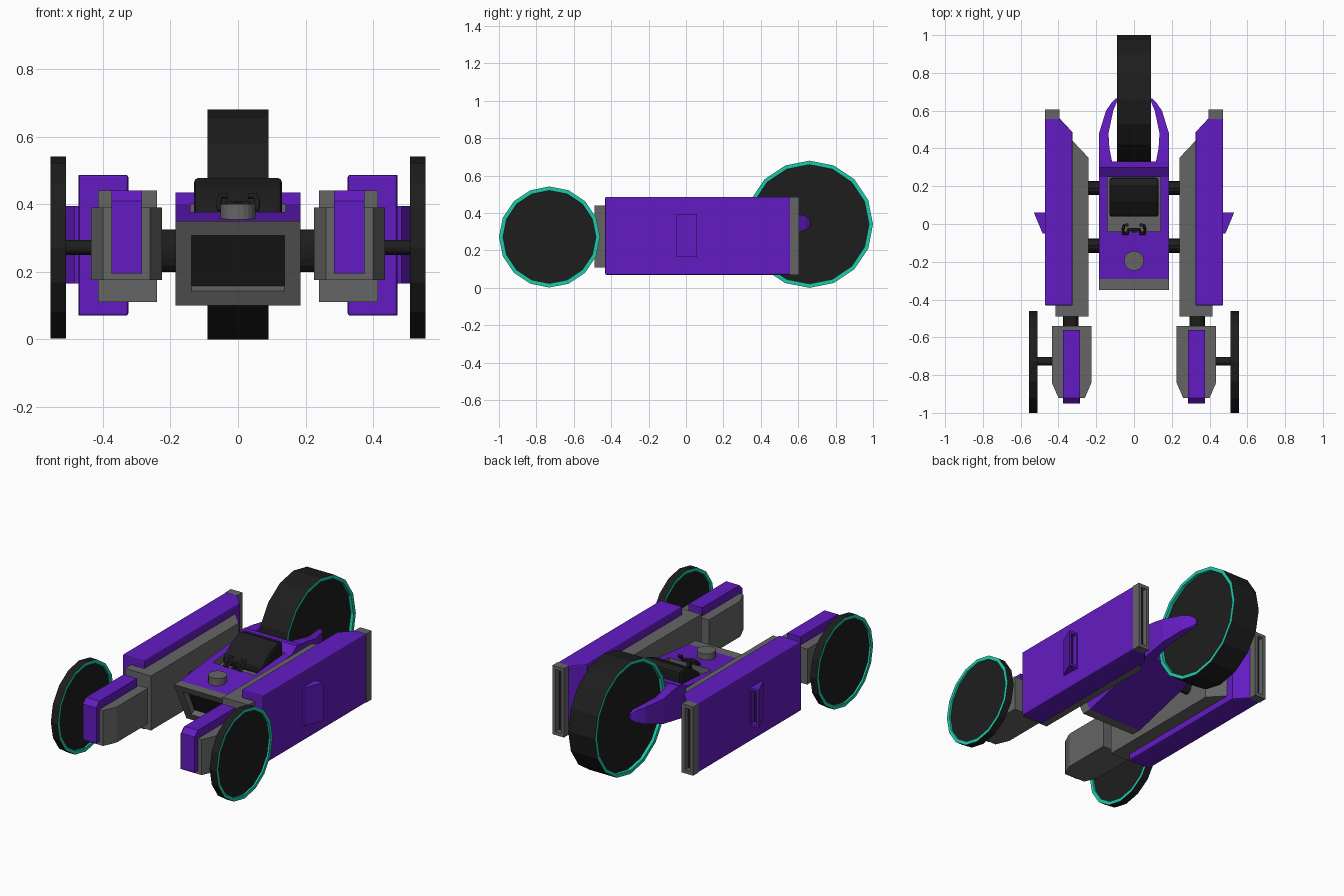
import bpy, bmesh, math
from mathutils import Matrix, Vector

if "Cube" in bpy.data.objects:
    bpy.data.objects.remove(bpy.data.objects["Cube"])


def material(name, rgb):
    m = bpy.data.materials.new(name)
    m.use_nodes = True
    m.diffuse_color = (*rgb, 1)
    m.node_tree.nodes["Principled BSDF"].inputs["Base Color"].default_value = (*rgb, 1)
    return m


PURPLE = material("purple paint", (0.125, 0.011, 0.54))
GREY = material("grey metal", (0.13, 0.13, 0.13))
BLACK = material("black rubber", (0.0125, 0.0125, 0.0125))
TEAL = material("teal rim", (0.012, 0.6, 0.4))


def finish(name, bm, *mats):
    bmesh.ops.recalc_face_normals(bm, faces=bm.faces)
    me = bpy.data.meshes.new(name)
    bm.to_mesh(me)
    bm.free()
    ob = bpy.data.objects.new(name, me)
    bpy.context.scene.collection.objects.link(ob)
    for m in mats:
        me.materials.append(m)
    return ob


def loft(rings):
    """Skin a row of equal-sided rings and close both ends."""
    bm = bmesh.new()
    rows = [[bm.verts.new(p) for p in r] for r in rings]
    n = len(rows[0])
    for a, b in zip(rows, rows[1:]):
        for i in range(n):
            bm.faces.new((a[i], a[(i + 1) % n], b[(i + 1) % n], b[i]))
    bm.faces.new(rows[0])
    bm.faces.new(rows[-1])
    bmesh.ops.recalc_face_normals(bm, faces=bm.faces)
    return bm


def plan(pts, z0, z1, s=1):
    """Extrude an x-y outline upward, mirrored when s is -1."""
    return loft([[(x * s, y, z) for x, y in pts] for z in (z0, z1)])


def side(pts, x0, x1, s=1):
    """Extrude a y-z profile across x."""
    return loft([[(x * s, y, z) for y, z in pts] for x in (x0, x1)])


def box(x0, x1, y0, y1, z0, z1, s=1):
    return plan([(x0, y0), (x1, y0), (x1, y1), (x0, y1)], z0, z1, s)


def recess(bm, direction, width, depth, rim, wall, floor):
    """Sink a pocket into the face along a direction, with a material per zone."""
    bm.normal_update()
    for f in [f for f in bm.faces if f.normal.dot(Vector(direction)) > 0.85]:
        for thickness, sink, index in ((width, 0, rim), (0.001, -depth, wall)):
            ring = bmesh.ops.inset_individual(bm, faces=[f], thickness=thickness,
                                              depth=sink, use_even_offset=True)
            for r in ring["faces"]:
                r.material_index = index
        f.material_index = floor


def cylinder(radius, length, centre, axis="X", sides=16):
    bm = bmesh.new()
    bmesh.ops.create_cone(bm, cap_ends=True, segments=sides, radius1=radius,
                          radius2=radius, depth=length)
    turn = {"X": Matrix.Rotation(math.pi / 2, 4, "Y"),
            "Y": Matrix.Rotation(math.pi / 2, 4, "X"), "Z": Matrix()}[axis]
    bmesh.ops.transform(bm, matrix=Matrix.Translation(centre) @ turn, verts=bm.verts)
    return bm


def bevel(ob, width):
    b = ob.modifiers.new("soft edges", "BEVEL")
    b.width, b.segments, b.limit_method = width, 2, "ANGLE"
    b.angle_limit = math.radians(50)


def wheel(name, radius, width, centre, depth):
    """Tyre with a flat teal rim around a sunken dark disc."""
    bm = cylinder(radius, width, centre)
    for d in (1, -1):
        recess(bm, (d, 0, 0), 0.021, depth, 1, 1, 0)
    finish(name, bm, BLACK, TEAL)


# Wheels
wheel("rear_wheel", 0.34, 0.18, (0, 0.66, 0.34), 0.018)

for s, tag in ((1, "left"), (-1, "right")):
    wheel("front_wheel_" + tag, 0.27, 0.045, (s * 0.5325, -0.73, 0.272), 0.01)
    finish("front_axle_" + tag, cylinder(0.022, 0.12, (s * 0.465, -0.727, 0.272)), BLACK)

    # Front pods
    finish("front_pod_" + tag, plan(
        [(0.225, -0.54), (0.225, -0.84), (0.26, -0.92), (0.4, -0.92),
         (0.435, -0.84), (0.435, -0.54)], 0.175, 0.39, s), GREY)
    finish("front_pod_cover_" + tag, side(
        [(-0.95, 0.195), (-0.95, 0.41), (-0.92, 0.44), (-0.56, 0.44), (-0.56, 0.195)],
        0.285, 0.375, s), PURPLE)
    finish("pod_link_" + tag, cylinder(0.04, 0.12, (s * 0.335, -0.515, 0.282), "Y"), BLACK)

    # Side pods
    finish("side_pod_" + tag, plan(
        [(0.24, -0.49), (0.415, -0.49), (0.415, 0.54), (0.325, 0.44), (0.24, 0.35)],
        0.11, 0.44, s), GREY)
    shell = finish("side_shell_" + tag, plan(
        [(0.325, -0.432), (0.472, -0.432), (0.472, 0.56), (0.395, 0.56), (0.325, 0.485)],
        0.07, 0.487, s), PURPLE)
    bevel(shell, 0.007)
    cap = box(0.395, 0.472, 0.555, 0.605, 0.07, 0.487, s)
    recess(cap, (0, 1, 0), 0.021, 0.03, 0, 0, 1)
    finish("shell_end_cap_" + tag, cap, GREY, BLACK)

    # Rear-facing scoop on the outer side
    scoop = plan([(0.465, -0.05), (0.484, -0.05), (0.53, 0.06), (0.465, 0.06)],
                 0.165, 0.395, s)
    recess(scoop, (0, 1, 0), 0.014, 0.03, 0, 0, 1)
    finish("side_scoop_" + tag, scoop, PURPLE, BLACK)

    # Struts between body and side pods
    for y, part in ((-0.115, "front"), (0.19, "rear")):
        strut = cylinder(0.0625, 0.09, (s * 0.21, 0, 0.2625))
        bmesh.ops.scale(strut, vec=(1, 0.6, 1), verts=strut.verts)
        bmesh.ops.translate(strut, vec=(0, y, 0), verts=strut.verts)
        finish(f"{part}_strut_{tag}", strut, BLACK)

    # Fork arms reaching back to the rear hub
    arm = [(0.3, 0.11, 0.185, 0.227, 0.435), (0.4, 0.13, 0.185, 0.245, 0.425),
           (0.48, 0.135, 0.185, 0.26, 0.41), (0.6, 0.11, 0.148, 0.295, 0.395),
           (0.64, 0.093, 0.12, 0.31, 0.385), (0.665, 0.085, 0.095, 0.33, 0.365)]
    finish("fork_arm_" + tag, loft(
        [[(s * a, y, lo), (s * b, y, lo), (s * b, y, hi), (s * a, y, hi)]
         for y, a, b, lo, hi in arm]), PURPLE)

# Central body with an open cockpit and a rising underside
body = finish("central_body", side(
    [(-0.29, 0.35), (0.04, 0.385), (0.25, 0.4), (0.3, 0.435), (0.33, 0.435),
     (0.33, 0.235), (-0.17, 0.1)], -0.185, 0.185), PURPLE, GREY)
cutter = finish("cockpit_cutter", box(-0.14, 0.14, -0.04, 0.25, 0.34, 0.6), GREY)
cutter.hide_render = True
cut = body.modifiers.new("cockpit", "BOOLEAN")
cut.object, cut.operation, cut.solver = cutter, "DIFFERENCE", "EXACT"
cut.material_mode = "TRANSFER"
bpy.context.view_layer.objects.active = body
bpy.ops.object.modifier_apply(modifier=cut.name)
bpy.data.objects.remove(cutter)

# Front frame with a dark intake
frame = side([(-0.35, 0.35), (-0.29, 0.35), (-0.17, 0.1), (-0.23, 0.1)], -0.185, 0.185)
recess(frame, (0, -0.9, -0.43), 0.047, 0.035, 0, 0, 1)
finish("front_frame", frame, GREY, BLACK)

# Seat, hood cap and steering yoke
seat = finish("seat", side(
    [(0.04, 0.34), (0.04, 0.385), (0.12, 0.445), (0.2, 0.478), (0.245, 0.465),
     (0.245, 0.34)], -0.13, 0.13), BLACK)
bevel(seat, 0.012)
finish("hood_cap", cylinder(0.052, 0.05, (0, -0.195, 0.375), "Z", 20), GREY)
finish("yoke_stem", box(-0.012, 0.012, -0.045, -0.02, 0.34, 0.405), BLACK)

yoke = bpy.data.curves.new("steering_yoke", "CURVE")
yoke.dimensions = "3D"
yoke.bevel_depth, yoke.bevel_resolution, yoke.use_fill_caps = 0.009, 1, True
for s in (1, -1):
    path = [(0, -0.03, 0.4), (0.03, -0.03, 0.4), (0.035, -0.05, 0.385),
            (0.055, -0.05, 0.385), (0.058, -0.028, 0.405), (0.052, -0.006, 0.425),
            (0.03, -0.006, 0.425)]
    spline = yoke.splines.new("POLY")
    spline.points.add(len(path) - 1)
    for p, (x, y, z) in zip(spline.points, path):
        p.co = (x * s, y, z, 1)
yoke.materials.append(BLACK)
bpy.context.scene.collection.objects.link(bpy.data.objects.new("steering_yoke", yoke))
